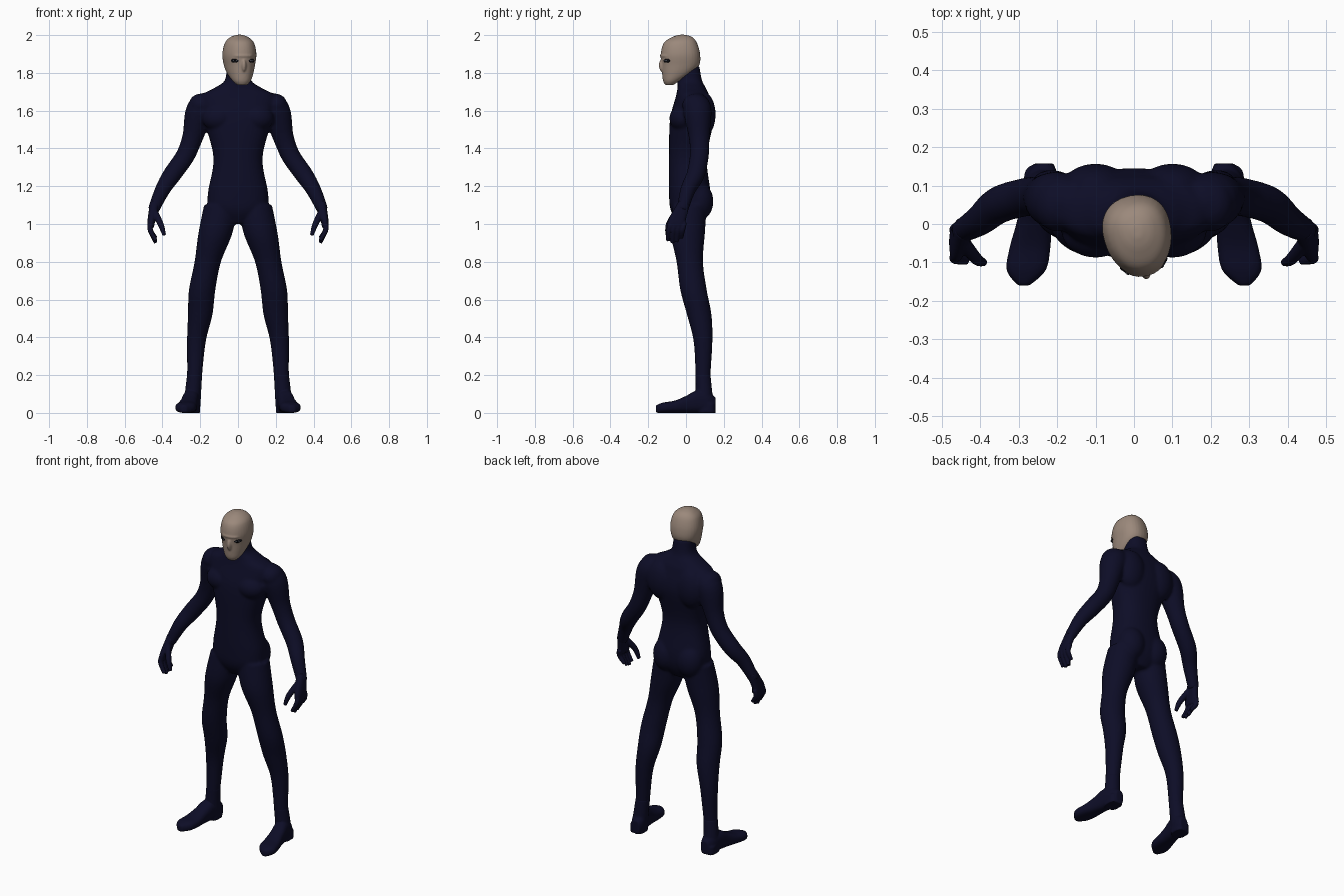
import bpy, bmesh, math
from mathutils import Vector, Matrix

cube = bpy.data.objects.get("Cube")
if cube:
    bpy.data.objects.remove(cube, do_unlink=True)

X_AXIS, Y_AXIS, Z_AXIS = Matrix.Identity(3)


def material(name, red, green, blue):
    mat = bpy.data.materials.new(name)
    mat.use_nodes = True
    colour = (red, green, blue, 1)
    mat.diffuse_color = colour
    mat.node_tree.nodes["Principled BSDF"].inputs["Base Color"].default_value = colour
    return mat


navy = material("navy_suit", .004, .004, .02)
tan = material("tan_mask", .33, .25, .2)
black = material("eye_black", .004, .004, .006)
grey = material("eye_grey", .2, .22, .27)


def spline(rings, steps=6):
    """Round off a ring list with a Catmull-Rom curve."""
    rows = [Vector(ring) for ring in rings]
    smooth = []
    for i, (start, end) in enumerate(zip(rows, rows[1:])):
        before = rows[max(i - 1, 0)]
        after = rows[min(i + 2, len(rows) - 1)]
        leave, arrive = (end - before) / 2, (after - start) / 2
        for step in range(steps):
            t = step / steps
            ease = t * t * (3 - 2 * t)
            smooth.append(start.lerp(end, ease) + leave * t * (1 - t) ** 2
                          - arrive * t * t * (1 - t))
    return smooth + [rows[-1]]


def loft(bm, rings, mode="level", power=2, egg=0, side=1, segments=32):
    """Skin rings of x, y, z, half width and half depth."""
    rings = spline(rings)
    centres = [Vector((ring[0] * side, ring[1], ring[2])) for ring in rings]
    loops = []
    for i, (centre, ring) in enumerate(zip(centres, rings)):
        across, along = X_AXIS, Y_AXIS
        if mode == "forward":
            along = Z_AXIS
        elif mode == "follow":
            tangent = centres[min(i + 1, len(centres) - 1)] - centres[max(i - 1, 0)]
            across = Y_AXIS.cross(tangent).normalized()
            along = tangent.cross(across).normalized()
        loop = []
        for k in range(segments):
            angle = math.tau * k / segments
            cos, sin = math.cos(angle), math.sin(angle)
            wide = math.copysign(abs(cos) ** (2 / power), cos) * (1 + egg * sin)
            deep = math.copysign(abs(sin) ** (2 / power), sin)
            loop.append(bm.verts.new(centre + across * wide * ring[3] + along * deep * ring[4]))
        loops.append(loop)
    faces = [bm.faces.new(loops[0]), bm.faces.new(loops[-1])]
    for lower, upper in zip(loops, loops[1:]):
        for k in range(segments):
            following = (k + 1) % segments
            faces.append(bm.faces.new((lower[k], lower[following], upper[following], upper[k])))
    bmesh.ops.recalc_face_normals(bm, faces=faces)


def upright(bm, rings, **options):
    """Loft on the centre plane from y, z, half width and half depth."""
    loft(bm, [(0, *ring) for ring in rings], **options)


def limb(bm, rings, **options):
    """Loft a round limb from x, y, z and radius."""
    loft(bm, [(*ring, ring[-1]) for ring in rings], **options)


def blob(bm, centre, size, turn=0):
    placed = Matrix.LocRotScale(Vector(centre), Matrix.Rotation(turn, 3, "Z"), Vector(size))
    bmesh.ops.create_uvsphere(bm, u_segments=24, v_segments=16, radius=1, matrix=placed)


def finish(bm, name, mat, voxel=0, mirror=False):
    mesh = bpy.data.meshes.new(name)
    bm.to_mesh(mesh)
    bm.free()
    mesh.materials.append(mat)
    mesh.shade_smooth()
    part = bpy.data.objects.new(name, mesh)
    bpy.context.collection.objects.link(part)
    if voxel:
        fuse = part.modifiers.new("fuse", "REMESH")
        fuse.mode = "VOXEL"
        fuse.voxel_size = voxel
        fuse.use_smooth_shade = True
        soften = part.modifiers.new("soften", "SMOOTH")
        soften.factor = .5
        soften.iterations = 3
    if mirror:
        part.modifiers.new("mirror", "MIRROR")
    return part


# Suit: torso, muscle masses, legs and arms fused into one skin
torso = [(.02, 1, .07, .06), (.02, 1.07, .15, .1), (.02, 1.16, .16, .11), (.01, 1.35, .13, .1),
         (.03, 1.55, .18, .115), (.035, 1.67, .2, .09), (.03, 1.72, .125, .075),
         (.02, 1.76, .07, .065), (.01, 1.84, .06, .06)]
leg = [(.09, .02, 1.1, .09), (.12, .01, .95, .09), (.16, .02, .8, .07), (.19, .04, .65, .07),
       (.2, .07, .52, .065), (.22, .09, .38, .05), (.23, .09, .2, .04), (.24, .09, .08, .04)]
arm = [(.14, .05, 1.64, .06), (.2, .06, 1.6, .075), (.24, .07, 1.46, .055), (.28, .07, 1.36, .05),
       (.35, .05, 1.26, .048), (.4, .01, 1.18, .04), (.45, -.02, 1.07, .03)]
bm = bmesh.new()
upright(bm, torso, power=2.3)
for side in (1, -1):
    limb(bm, leg, side=side)
    limb(bm, arm, mode="follow", side=side)
    for centre, size in (
            ((.1, -.015, 1.56), (.09, .073, .07)),  # chest
            ((.1, .09, 1.58), (.09, .067, .12)),    # shoulder blade
            ((.08, .07, 1.12), (.08, .075, .1)),    # seat
            ((.2, .05, 1.63), (.06, .07, .06))):    # shoulder cap
        x, y, z = centre
        blob(bm, (x * side, y, z), size)
finish(bm, "body_suit", navy, voxel=.009)

# Hands: palm, four curled fingers and a thumb
bm = bmesh.new()
loft(bm, [(.44, -.01, 1.11, .026, .03), (.46, -.05, 1.01, .02, .045), (.46, -.055, .98, .016, .04)],
     mode="follow", power=2.5)
for finger, shortening in enumerate((.012, 0, .006, .026)):
    y = finger * .024 - .09
    limb(bm, [(.46, y + .01, 1.01, .014), (.465, y, .97, .014),
              (.435, y - .006, .9 + shortening, .01)], mode="follow", segments=16)
limb(bm, [(.445, -.045, 1.07, .018), (.41, -.09, 1, .016), (.39, -.1, .94, .01)],
     mode="follow", segments=16)
finish(bm, "hands", navy, voxel=.004, mirror=True)

# Boots: toed-out foot shell on the floor, heel block and ankle shaft
bm = bmesh.new()
foot = [(.157, .08, .025), (.12, .11, .042), (.06, .12, .044), (0, .09, .046),
        (-.06, .065, .053), (-.12, .055, .051), (-.16, .04, .015)]
loft(bm, [(.26 - y / 6, y, height / 2, width, height / 2) for y, height, width in foot],
     mode="forward", power=2.6)
loft(bm, [(.243, .108, z, .043, .047) for z in (0, .05)], power=3)
limb(bm, [(.243, .1, .05, .045), (.23, .09, .2, .04)])
finish(bm, "boots", navy, voxel=.006, mirror=True)

# Masked head, turned a little to its left
turn = Matrix.Translation((.01, -.03, 0)) @ Matrix.Rotation(math.radians(12), 4, "Z")
bm = bmesh.new()
upright(bm, [(-.06, 1.735, .025, .02), (-.05, 1.757, .047, .042), (-.02, 1.795, .067, .077),
             (0, 1.84, .08, .1), (0, 1.9, .088, .104), (0, 1.96, .075, .087),
             (.01, 1.99, .045, .052), (.01, 2.002, .012, .015)], power=2.2, egg=.12)
blob(bm, (0, -.098, 1.84), (.013, .018, .034))    # nose
blob(bm, (0, -.074, 1.89), (.055, .035, .013))    # brow
blob(bm, (0, .045, 1.825), (.05, .03, .03))       # nape
finish(bm, "masked_head", tan, voxel=.005).matrix_world = turn

# Eyes: dark openings with pale eyeballs and pupils
for name, mat, size, push in (("eye_openings", black, (.025, .009, .012), 0),
                              ("eyeballs", grey, (.013, .005, .005), .006),
                              ("pupils", black, (.005, .004, .005), .009)):
    bm = bmesh.new()
    for side in (1, -1):
        outward = Vector((side * math.sin(.5), -math.cos(.5), 0))
        blob(bm, Vector((side * .041, -.083, 1.865)) + outward * push, size, turn=side * .5)
    finish(bm, name, mat).matrix_world = turn
